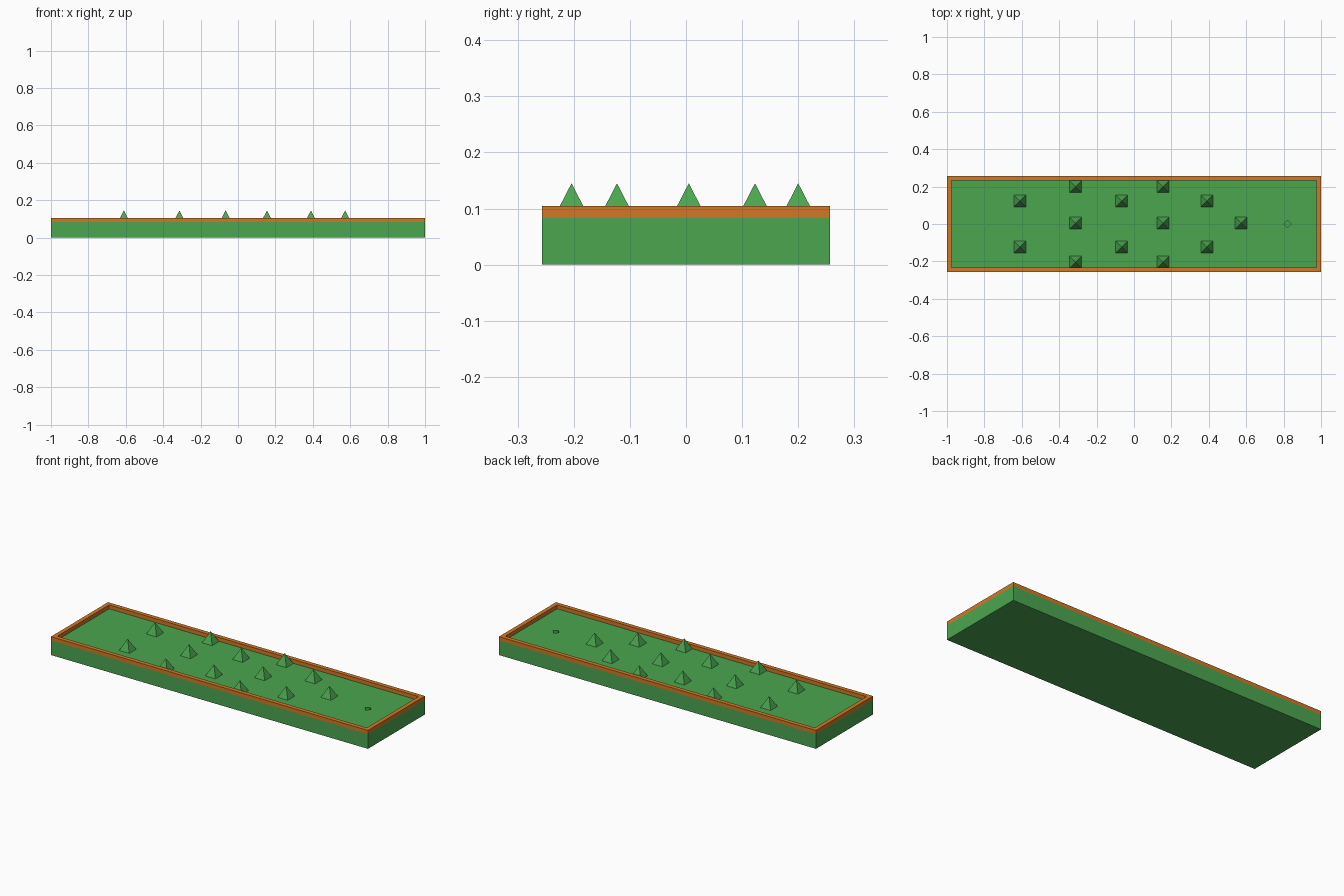
import bpy, bmesh
from math import pi, sqrt

if "Cube" in bpy.data.objects:
    bpy.data.objects.remove(bpy.data.objects["Cube"])

L, W = 1.0, 0.257        # half length, half width
FLOOR, TOP = 0.083, 0.105
RIM = 0.024


def material(name, color):
    m = bpy.data.materials.new(name)
    m.diffuse_color = color
    m.use_nodes = True
    m.node_tree.nodes["Principled BSDF"].inputs["Base Color"].default_value = m.diffuse_color
    return m


green = material("green", (0.07, 0.38, 0.08, 1))
orange = material("orange", (0.65, 0.19, 0.02, 1))


def finish(name, mat):
    ob = bpy.context.object
    ob.name = name
    ob.data.materials.append(mat)
    return ob


# Solid green table body
bpy.ops.mesh.primitive_cube_add(size=1, location=(0, 0, FLOOR / 2))
body = bpy.context.object
body.scale = (2 * L, 2 * W, FLOOR)
bpy.ops.object.transform_apply(location=True, rotation=False, scale=True)
finish("table_body", green)

# Small diamond-shaped hole at one end
bpy.ops.mesh.primitive_cone_add(vertices=4, radius1=0.02, radius2=0.02, depth=0.08,
                                location=(0.82, 0, FLOOR))
cutter = finish("hole_cutter", green)
cutter.hide_render = True
cutter.display_type = 'WIRE'
cut = body.modifiers.new("hole", 'BOOLEAN')
cut.operation = 'DIFFERENCE'
cut.solver = 'EXACT'
cut.object = cutter

# Raised orange rim: a rectangular profile swept round the four corners
bm = bmesh.new()
corners = []
for sx, sy in ((1, 1), (-1, 1), (-1, -1), (1, -1)):
    profile = ((0, FLOOR), (0, TOP), (RIM, TOP), (RIM, FLOOR))
    corners.append([bm.verts.new((sx * (L - d), sy * (W - d), z)) for d, z in profile])
for i in range(4):
    a, b = corners[i], corners[(i + 1) % 4]
    for j in range(4):
        k = (j + 1) % 4
        bm.faces.new((a[j], b[j], b[k], a[k]))
bmesh.ops.recalc_face_normals(bm, faces=bm.faces)
mesh = bpy.data.meshes.new("rim")
bm.to_mesh(mesh)
bm.free()
rim = bpy.data.objects.new("rim", mesh)
bpy.context.collection.objects.link(rim)
mesh.materials.append(orange)

# Pyramid obstacles, in staggered columns across the table
pairs, triples = (-0.123, 0.123), (-0.204, 0.005, 0.2)
columns = ((-0.61, pairs), (-0.313, triples), (-0.066, pairs),
           (0.155, triples), (0.39, pairs), (0.573, (0.005,)))
HEIGHT, HALF = 0.062, 0.032
for x, ys in columns:
    for y in ys:
        bpy.ops.mesh.primitive_cone_add(vertices=4, radius1=HALF * sqrt(2), radius2=0,
                                        depth=HEIGHT, rotation=(0, 0, pi / 4),
                                        location=(x, y, FLOOR + HEIGHT / 2))
        finish("pyramid_obstacle", green)
